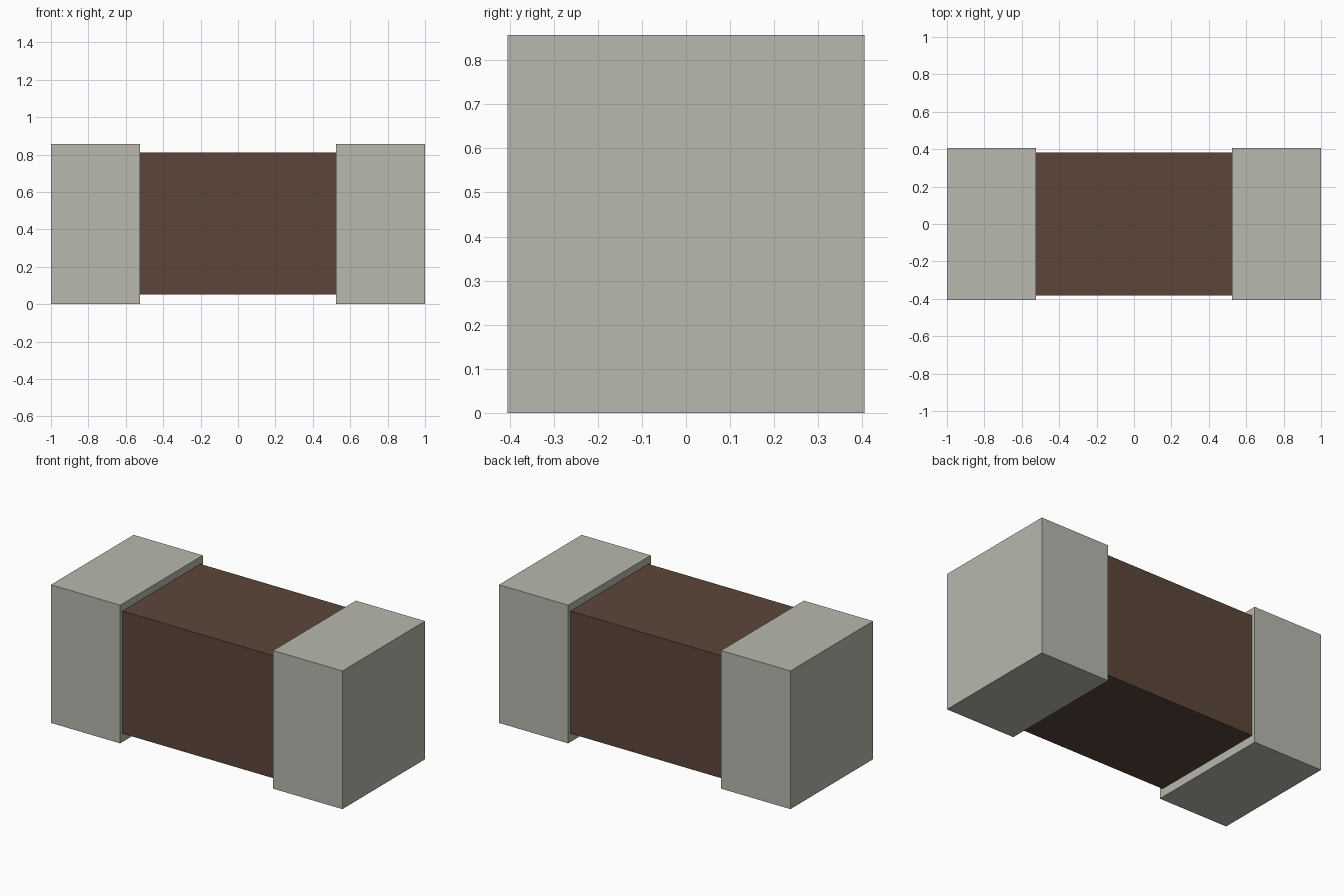
import bpy

# Remove the default cube
old = bpy.data.objects.get("Cube")
if old:
    bpy.data.objects.remove(old, do_unlink=True)


def make_material(name, rgb):
    mat = bpy.data.materials.new(name)
    mat.use_nodes = True
    mat.diffuse_color = (*rgb, 1)
    mat.node_tree.nodes["Principled BSDF"].inputs["Base Color"].default_value = (*rgb, 1)
    return mat


def make_box(name, low, high, mat):
    centre = [(a + b) / 2 for a, b in zip(low, high)]
    bpy.ops.mesh.primitive_cube_add(size=1, location=centre)
    obj = bpy.context.object
    obj.name = obj.data.name = name
    obj.scale = [b - a for a, b in zip(low, high)]
    bpy.ops.object.transform_apply(location=False, rotation=False, scale=True)
    obj.data.materials.append(mat)
    return obj


metal = make_material("pale grey metal", (0.48, 0.48, 0.425))
ceramic = make_material("brown ceramic", (0.107, 0.061, 0.042))

# Ceramic body, butted between the end caps
CAP_INNER = 0.525
make_box("body", (-CAP_INNER, -0.382, 0.052), (CAP_INNER, 0.382, 0.812), ceramic)

# Metal end caps
make_box("left_end_cap", (CAP_INNER, -0.405, 0), (1, 0.405, 0.857), metal)
make_box("right_end_cap", (-1, -0.405, 0), (-CAP_INNER, 0.405, 0.857), metal)
